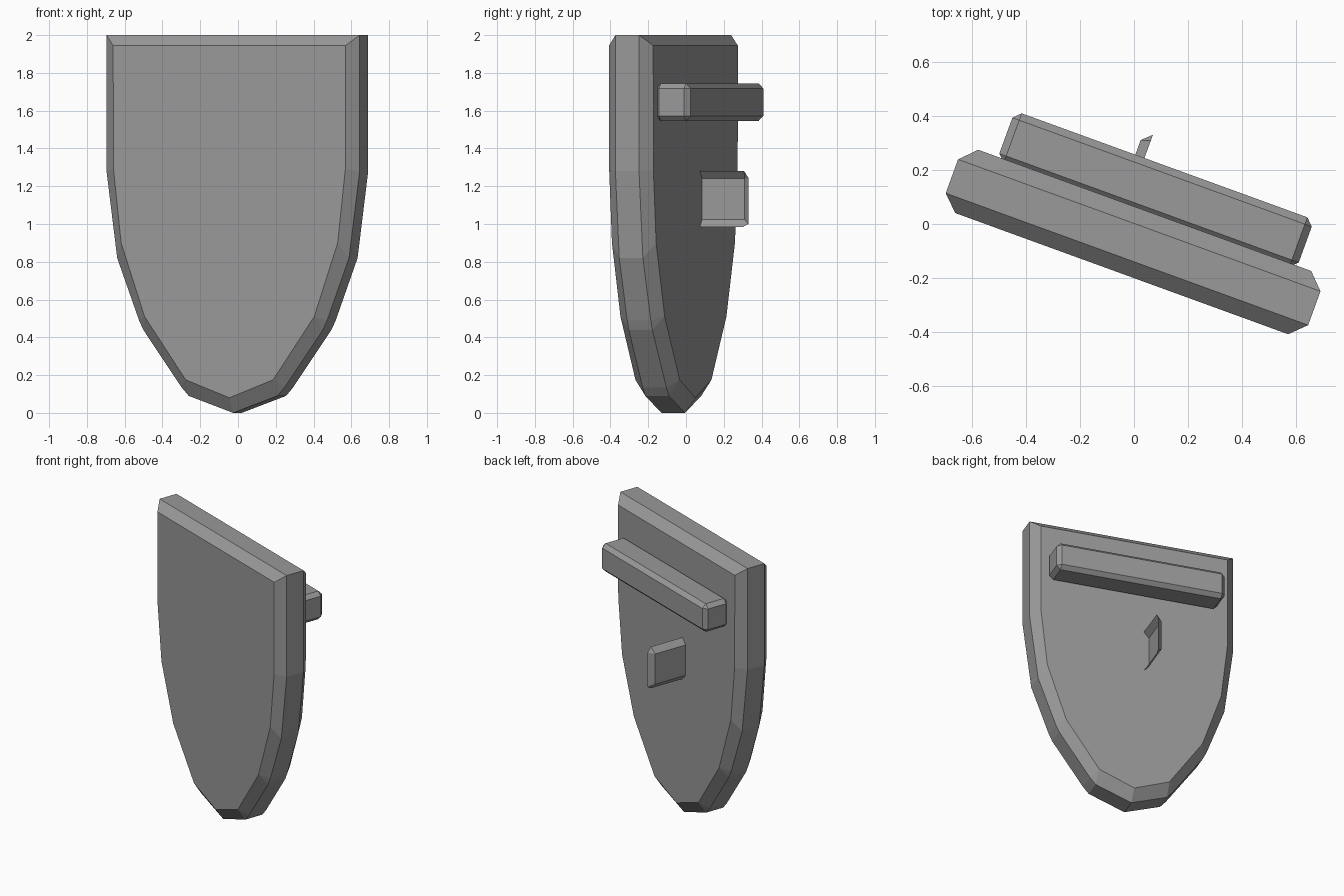
import bpy, bmesh, math
from mathutils import Matrix

if "Cube" in bpy.data.objects:
    bpy.data.objects.remove(bpy.data.objects["Cube"])

TURN = Matrix.Rotation(math.radians(-20), 4, 'Z')   # whole model is turned about z
grey = bpy.data.materials.new("dark_grey")
grey.diffuse_color = (.32, .32, .32, 1)
grey.use_nodes = True
grey.node_tree.nodes["Principled BSDF"].inputs["Base Color"].default_value = grey.diffuse_color


def finish(bm, name, recalc=True):
    bmesh.ops.remove_doubles(bm, verts=bm.verts, dist=0.0005)
    bmesh.ops.dissolve_degenerate(bm, edges=bm.edges, dist=0.0005)
    if recalc:
        bmesh.ops.recalc_face_normals(bm, faces=bm.faces)
    bm.transform(TURN)
    me = bpy.data.meshes.new(name)
    bm.to_mesh(me)
    bm.free()
    me.materials.append(grey)
    ob = bpy.data.objects.new(name, me)
    bpy.context.collection.objects.link(ob)


# Shield board: half outline as (rim, rim, face) points, top corner to tip
half = [((.713, 2), (.713, 2), (.655, 1.945)),
        ((.713, 1.28), (.713, 1.28), (.653, 1.29)),
        ((.653, .82), (.653, .82), (.61, .90)),
        ((.53, .49), (.506, .44), (.478, .51)),
        ((.29, .135), (.25, .09), (.246, .175)),
        ((0, 0), (0, 0), (0, .08))]
mirrored = [tuple((-x, z) for x, z in (b, a, f)) for a, b, f in reversed(half[:-1])]
rows = half + mirrored
rim = [p for a, b, f in rows for p in (a, b)]
face = [f for a, b, f in rows for _ in (0, 1)]

bm = bmesh.new()
loops = [[bm.verts.new((.02 + x, y, z)) for x, z in pts]
         for pts, y in ((face, -.188), (rim, -.131), (rim, .002), (face, .061))]
count = len(rim)
for la, lb in zip(loops, loops[1:]):
    for i in range(count):
        j = (i + 1) % count
        bm.faces.new((la[i], la[j], lb[j], lb[i]))
for loop in (loops[0], loops[-1]):      # front and back faces
    bm.faces.new(loop)
finish(bm, "shield_board")

# Arm bar: chamfered box across the back
bm = bmesh.new()
bmesh.ops.create_cube(bm, size=1, matrix=Matrix.Translation((.032, .145, 1.645))
                      @ Matrix.Diagonal((1.178, .195, .20, 1)))
bmesh.ops.bevel(bm, geom=bm.edges[:], offset=.027, segments=1, affect='EDGES')
finish(bm, "arm_bar")

# Grip plate: thin open shell, flared towards one side, with cut corners
bm = bmesh.new()
inner = [bm.verts.new((-.083, y, z)) for y, z in
         ((.055, 1.025), (.055, 1.025), (.30, 1.025), (.30, 1.025),
          (.30, 1.24), (.30, 1.24), (.055, 1.24), (.055, 1.24))]
outer = [bm.verts.new((-.047, y, z)) for y, z in
         ((.05, .985), (.05, .985), (.305, .985), (.334, 1.0),
          (.334, 1.245), (.31, 1.28), (.05, 1.28), (.05, 1.28))]
bm.faces.new(inner[::-1])
for i in range(1, 6):
    bm.faces.new((inner[i], inner[i + 1], outer[i + 1], outer[i]))
finish(bm, "grip_plate", recalc=False)
